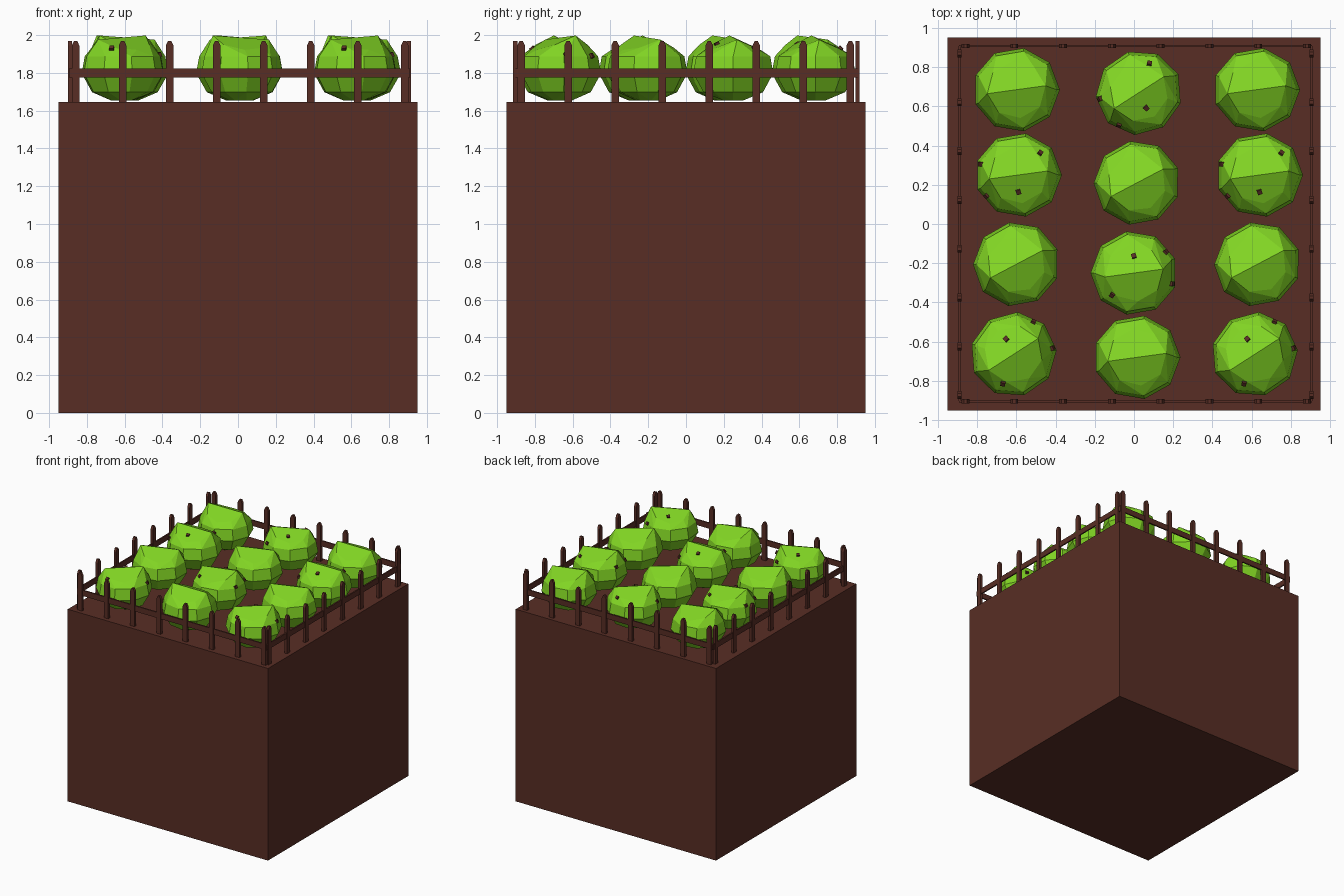
import bpy, bmesh
from math import sin, cos, pi, radians
from mathutils import Matrix, Vector
from mathutils.bvhtree import BVHTree

if "Cube" in bpy.data.objects:
    bpy.data.objects.remove(bpy.data.objects["Cube"])


def material(name, rgb):
    m = bpy.data.materials.new(name)
    m.diffuse_color = (*rgb, 1)
    m.use_nodes = True
    m.node_tree.nodes["Principled BSDF"].inputs["Base Color"].default_value = m.diffuse_color
    return m


BROWN = material("soil brown", (0.098, 0.027, 0.018))
GREEN = material("leaf green", (0.22, 0.66, 0.017))


def make(name, bm, mat):
    bmesh.ops.recalc_face_normals(bm, faces=bm.faces)
    me = bpy.data.meshes.new(name)
    bm.to_mesh(me)
    me.materials.append(mat)
    ob = bpy.data.objects.new(name, me)
    bpy.context.collection.objects.link(ob)
    return ob


def box(bm, centre, size, rot=Matrix()):
    m = Matrix.Translation(centre) @ rot @ Matrix.Diagonal((*size, 1))
    bmesh.ops.create_cube(bm, size=1, matrix=m)


# soil block
TOP = 1.647
bm = bmesh.new()
box(bm, (0, 0, TOP / 2), (1.9, 1.9, TOP))
make("soil_block", bm, BROWN)


# fence: pointed pickets and one rail on each side
def picket(bm, x, y, along_x):
    w, t = 0.02, 0.011
    prof = [(-w, TOP - 0.01), (w, TOP - 0.01), (w, 1.945), (w * 0.4, 1.97), (-w * 0.4, 1.97), (-w, 1.945)]
    vs = [bm.verts.new((x + u, y - t, z) if along_x else (x - t, y + u, z)) for u, z in prof]
    f = bm.faces.new(vs)
    ext = bmesh.ops.extrude_face_region(bm, geom=[f])["geom"]
    off = Vector((0, 2 * t, 0)) if along_x else Vector((2 * t, 0, 0))
    bmesh.ops.translate(bm, vec=off, verts=[e for e in ext if isinstance(e, bmesh.types.BMVert)])
    bmesh.ops.recalc_face_normals(bm, faces=bm.faces)


for name, y in (("front", -0.904), ("back", 0.908)):
    bm = bmesh.new()
    for i in range(8):
        picket(bm, -0.86 + i * 0.249, y, True)
    box(bm, (0.008, y, 1.8), (1.8, 0.012, 0.048))
    make(name + "_fence", bm, BROWN)
for name, x in (("left", -0.89), ("right", 0.905)):
    bm = bmesh.new()
    for i in range(8):
        picket(bm, x, -0.873 + i * 0.249, False)
    box(bm, (x, 0.002, 1.8), (0.012, 1.81, 0.048))
    make(name + "_fence", bm, BROWN)


# faceted bush: hull of rings, with a two-slope top
def bush_mesh():
    bm = bmesh.new()
    ridge = radians(8)
    for r, z, n, turn in ((0.06, -0.175, 6, 0), (0.165, -0.13, 9, 0), (0.222, -0.03, 9, 0),
                          (0.205, 0.06, 9, 0), (0.15, None, 8, ridge)):
        for i in range(n):
            a = turn + 2 * pi * i / n
            h = z
            if h is None:
                h = 0.17 - 0.065 * abs(sin(a - ridge)) - 0.011 * (1 + cos(a - ridge))
            bm.verts.new((r * cos(a), r * 0.97 * sin(a), h))
    bmesh.ops.convex_hull(bm, input=bm.verts)
    bmesh.ops.dissolve_limit(bm, angle_limit=radians(2), verts=bm.verts, edges=bm.edges)
    return bm


SPOTS = [(0.11, 0.11), (0, -0.085), (-0.19, 0.055), (-0.16, -0.105)]
# x, y, turn in degrees, has spots
BUSHES = [(-0.60, 0.685, 0, 0), (-0.59, 0.25, 0, 1), (-0.60, -0.205, 20, 0), (-0.615, -0.665, 205, 1),
          (0.025, 0.67, 25, 1), (0.015, 0.21, 20, 0), (0.0, -0.25, 180, 1), (0.015, -0.68, 0, 0),
          (0.625, 0.685, 0, 0), (0.64, 0.25, 0, 1), (0.63, -0.205, 20, 0), (0.615, -0.665, 205, 1)]
for k, (x, y, turn, spotted) in enumerate(BUSHES):
    place = Matrix.Translation((x, y, 1.828)) @ Matrix.Rotation(radians(turn), 4, 'Z')
    bm = bush_mesh()
    tree = BVHTree.FromBMesh(bm)
    make(f"bush_{k + 1}", bm, GREEN).matrix_world = place
    if spotted:
        # small brown studs on the leaves
        sp = bmesh.new()
        for sx, sy in SPOTS:
            hit, nrm, _, _ = tree.ray_cast(Vector((sx, sy, 1)), Vector((0, 0, -1)))
            if hit:
                box(sp, hit, (0.024, 0.024, 0.024), nrm.to_track_quat('Z', 'Y').to_matrix().to_4x4())
        make(f"bush_spots_{k + 1}", sp, BROWN).matrix_world = place
